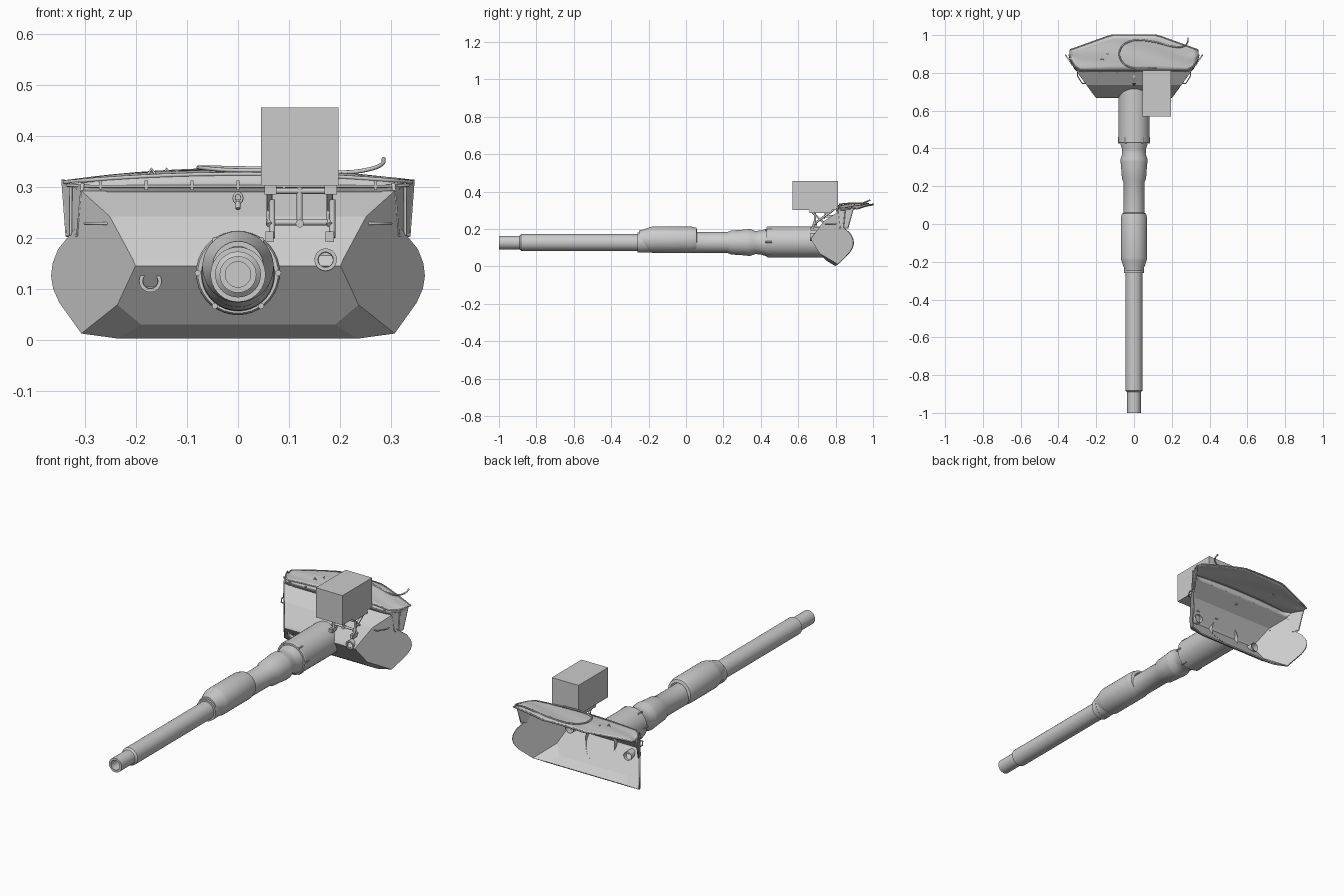
import bpy, bmesh, math
from mathutils import Vector

if "Cube" in bpy.data.objects:
    bpy.data.objects.remove(bpy.data.objects["Cube"])

steel = bpy.data.materials.new("light_grey")
steel.diffuse_color = (0.6, 0.6, 0.6, 1)
steel.use_nodes = True
steel.node_tree.nodes["Principled BSDF"].inputs["Base Color"].default_value = steel.diffuse_color


def add_mesh(name, verts, faces, smooth=None, thick=0):
    me = bpy.data.meshes.new(name)
    me.from_pydata([tuple(v) for v in verts], [], faces)
    bm = bmesh.new()
    bm.from_mesh(me)
    bmesh.ops.remove_doubles(bm, verts=bm.verts, dist=1e-5)
    bmesh.ops.recalc_face_normals(bm, faces=bm.faces)
    bm.to_mesh(me)
    bm.free()
    me.materials.append(steel)
    ob = bpy.data.objects.new(name, me)
    bpy.context.collection.objects.link(ob)
    if thick:
        m = ob.modifiers.new("thickness", 'SOLIDIFY')
        m.thickness, m.offset = thick, 0
    if smooth:
        bpy.ops.object.select_all(action='DESELECT')
        ob.select_set(True)
        bpy.context.view_layer.objects.active = ob
        bpy.ops.object.shade_smooth_by_angle(angle=math.radians(smooth))
    return ob


def lathe(name, profile, cx=0, cz=0.128, n=36, end=None):
    """Revolve (y, radius) points round an axis parallel to y."""
    verts, faces = [], []
    for i, (y, r) in enumerate(profile):
        for k in range(n):
            a = 2 * math.pi * k / n
            x, z = cx + r * math.cos(a), cz + r * math.sin(a)
            last = end and i == len(profile) - 1
            verts.append((x, end(z) if last else y, z))
    for i in range(len(profile) - 1):
        for k in range(n):
            k2 = (k + 1) % n
            faces.append((i * n + k, i * n + k2, (i + 1) * n + k2, (i + 1) * n + k))
    return add_mesh(name, verts, faces, 30)


def box(name, lo, hi):
    v = [(x, y, z) for x in (lo[0], hi[0]) for y in (lo[1], hi[1]) for z in (lo[2], hi[2])]
    f = [(0, 1, 3, 2), (4, 6, 7, 5), (0, 4, 5, 1), (2, 3, 7, 6), (0, 2, 6, 4), (1, 5, 7, 3)]
    return add_mesh(name, v, f)


def tube(name, pts, r=0.003, closed=False, bend=False):
    cu = bpy.data.curves.new(name, 'CURVE')
    cu.dimensions = '3D'
    cu.bevel_depth, cu.bevel_resolution, cu.use_fill_caps = r, 2, True
    if bend:
        sp = cu.splines.new('BEZIER')
        sp.bezier_points.add(len(pts) - 1)
        for b, p in zip(sp.bezier_points, pts):
            b.co = p
            b.handle_left_type = b.handle_right_type = 'AUTO'
        sp.resolution_u = 6
    else:
        sp = cu.splines.new('POLY')
        sp.points.add(len(pts) - 1)
        for b, p in zip(sp.points, pts):
            b.co = (*p, 1)
    sp.use_cyclic_u = closed
    cu.materials.append(steel)
    ob = bpy.data.objects.new(name, cu)
    bpy.context.collection.objects.link(ob)
    bpy.ops.object.select_all(action='DESELECT')
    ob.select_set(True)
    bpy.context.view_layer.objects.active = ob
    bpy.ops.object.convert(target='MESH')


def plate_y(z):
    """Front face of the shield at height z."""
    pts = [(0.0, 0.8), (0.032, 0.755), (0.145, 0.67), (0.157, 0.675), (0.24, 0.74), (0.29, 0.815), (0.4, 0.9)]
    for (z0, y0), (z1, y1) in zip(pts, pts[1:]):
        if z <= z1:
            return y0 + (y1 - y0) * (z - z0) / (z1 - z0)


# gun barrel with hollow muzzle
lathe("barrel", [(-0.7, 0), (-0.7, 0.025), (-1, 0.025), (-1, 0.036), (-0.89, 0.036), (-0.882, 0.045),
                 (-0.25, 0.045), (-0.25, 0.053), (-0.19, 0.053), (0.06, 0.055), (0.22, 0.055),
                 (0.24, 0.064), (0.3, 0.068), (0.33, 0.071), (0.345, 0.071), (0.37, 0.062),
                 (0.4, 0.064), (0.425, 0.072), (0.44, 0.072)])
lathe("fume_extractor", [(-0.25, 0.04), (-0.25, 0.05), (-0.235, 0.052), (-0.19, 0.068), (-0.18, 0.07),
                         (0.03, 0.07), (0.055, 0.064), (0.06, 0.05)], cz=0.143)
lathe("barrel_clamp", [(-0.26, 0.044), (-0.26, 0.054), (-0.23, 0.054), (-0.23, 0.044)])
lathe("gun_sleeve", [(0.43, 0.06), (0.43, 0.079), (0.435, 0.082), (0.7, 0.083), (0.7, 0.083)], cz=0.131, end=plate_y)
for a in (0, 55, 125, 180, 235, 305):
    c, s = math.cos(math.radians(a)), math.sin(math.radians(a))
    lathe("sleeve_bolt", [(0.425, 0), (0.425, 0.006), (0.46, 0.006), (0.46, 0)], 0.079 * c, 0.131 + 0.079 * s, 10)

# shield shell, open at the back
ear = [(0.2, 0.145), (0.205, 0.157), (0.25, 0.24), (0.305, 0.29), (0.312, 0.225), (0.332, 0.2),
       (0.35, 0.178), (0.361, 0.15), (0.364, 0.125), (0.36, 0.1), (0.348, 0.073), (0.305, 0.013), (0.235, 0.07)]
half = [(x, 0.67 + 1.38 * (x - 0.2), z) for x, z in ear] + [(0.19, 0.755, 0.032), (0.235, 0.8, 0.005)]
n = len(half)
verts = half + [(-x, y, z) for x, y, z in half]
faces = [tuple(range(13)), (12, 11, 14, 13)]
faces += [tuple(i + n for i in f) for f in faces]
faces += [(a, b, b + n, a + n) for a, b in ((0, 1), (1, 2), (2, 3), (13, 14))]
faces.append((0, 12, 13, 13 + n, 12 + n, n))
add_mesh("shield", verts, faces, thick=0.007)

# sight openings
for x, z in ((-0.172, 0.115), (0.172, 0.157)):
    y = plate_y(z)
    lathe("sight_port", [(y + 0.03, 0.022), (y - 0.012, 0.022), (y - 0.012, 0.015), (y + 0.004, 0.014),
                         (y + 0.004, 0)], x, z, 24)

# fabric cover over the top
cols, rows = 24, 8
verts, faces = [], []
for j in range(rows + 1):
    for i in range(cols + 1):
        x = -0.34 + 0.68 * i / cols
        ax, v = abs(x), j / rows
        y0 = 0.815 + max(0, ax - 0.3) * 1.6
        y1 = min(1, 1 - (ax - 0.12) * 0.36)
        z = 0.309 + (0.024 - 0.008 * (1 - v)) * (1 - (x / 0.34) ** 2)
        z += 0.003 * math.sin(14 * x + 7 * v) * math.sin(math.pi * v)
        verts.append((x, y0 + (y1 - y0) * v, z))
w = cols + 1
faces = [(j * w + i, j * w + i + 1, (j + 1) * w + i + 1, (j + 1) * w + i) for j in range(rows) for i in range(cols)]
add_mesh("top_cover", verts, faces, 40, 0.005)
rim = [verts[i] for i in range(w)]
back = [verts[rows * w + i] for i in range(w)]
tube("cover_front_cord", rim, 0.004)
tube("cover_back_cord", back, 0.004)
# front skirt of the cover
low = [(x * 0.9, 0.812, 0.289) for x, y, z in rim]
add_mesh("cover_skirt", rim + low, [(i, i + 1, i + 1 + w, i + w) for i in range(cols)], 40, 0.004)
tube("skirt_rail", [(-0.335, 0.85, 0.303), (-0.29, 0.808, 0.301), (0.29, 0.808, 0.301), (0.335, 0.85, 0.303)], 0.003)
for i in range(-3, 4):
    x = i * 0.09
    box("cover_clip", (x - 0.003, 0.803, 0.294), (x + 0.003, 0.815, 0.312))

# side curtains, wire frames and handles
for s in (-1, 1):
    q = [(0.305, 0.815, 0.305), (0.343, 0.895, 0.312), (0.335, 0.865, 0.205), (0.314, 0.825, 0.205)]
    q = [(s * x, y, z) for x, y, z in q]
    add_mesh("side_curtain", q, [(0, 1, 2, 3)], thick=0.005)
    tube("curtain_frame", q, 0.004, closed=True)
    m = [(Vector(q[0]) + Vector(q[1])) / 2, (Vector(q[2]) + Vector(q[3])) / 2]
    tube("curtain_stay", [p + Vector((s * 0.004, -0.004, 0)) for p in m], 0.003)
    tube("side_handle", [(s * x, y, z) for x, y, z in
                         ((0.25, 0.745, 0.228), (0.275, 0.745, 0.228), (0.3, 0.785, 0.228), (0.298, 0.805, 0.228))])

# loose cable lying on the cover
tube("cable", [(0.12, 0.825, 0.332), (-0.02, 0.83, 0.333), (-0.07, 0.87, 0.337), (-0.07, 0.93, 0.338),
               (-0.02, 0.967, 0.337), (0.1, 0.965, 0.334), (0.2, 0.94, 0.328), (0.26, 0.94, 0.335),
               (0.283, 0.96, 0.345), (0.286, 0.985, 0.355)], 0.004, bend=True)
for x, y in ((-0.17, 0.87), (-0.14, 0.9)):
    tube("cover_tie", [(x - 0.008, y, 0.322), (x, y, 0.335), (x + 0.008, y, 0.324)], 0.003)

# lifting eye
box("lifting_eye_base", (-0.005, 0.745, 0.262), (0.005, 0.79, 0.275))
tube("lifting_eye", [(0.008 * math.cos(k * math.pi / 5), 0.744, 0.278 + 0.01 * math.sin(k * math.pi / 5))
                     for k in range(10)], 0.003, closed=True)
tube("lifting_link", [(0, 0.744, 0.27), (0, 0.736, 0.257)], 0.005)

# equipment box on its bracket
box("equipment_box", (0.045, 0.57, 0.303), (0.197, 0.812, 0.456))
for x in (0.062, 0.18):
    tube("bracket_leg", [(x, 0.675, 0.29), (x, 0.735, 0.235)], 0.005)
    tube("bracket_arm", [(x, 0.68, 0.225), (x, 0.79, 0.303)], 0.006)
    box("bracket_foot", (x - 0.008, 0.665, 0.192), (x + 0.008, 0.71, 0.212))
    tube("bracket_post", [(x + 0.005, 0.675, 0.2), (x + 0.005, 0.69, 0.245), (x + 0.005, 0.69, 0.275)], 0.006)
    box("bracket_top", (x - 0.01, 0.66, 0.285), (x + 0.014, 0.78, 0.304))
for z in (0.23, 0.292):
    tube("bracket_crossbar", [(0.055, 0.69, z), (0.19, 0.69, z)], 0.006)
tube("bracket_centre", [(0.121, 0.69, 0.225), (0.121, 0.69, 0.3)], 0.006)
lathe("bracket_pivot", [(0.68, 0), (0.68, 0.008), (0.7, 0.008), (0.7, 0)], 0.121, 0.228, 12)
